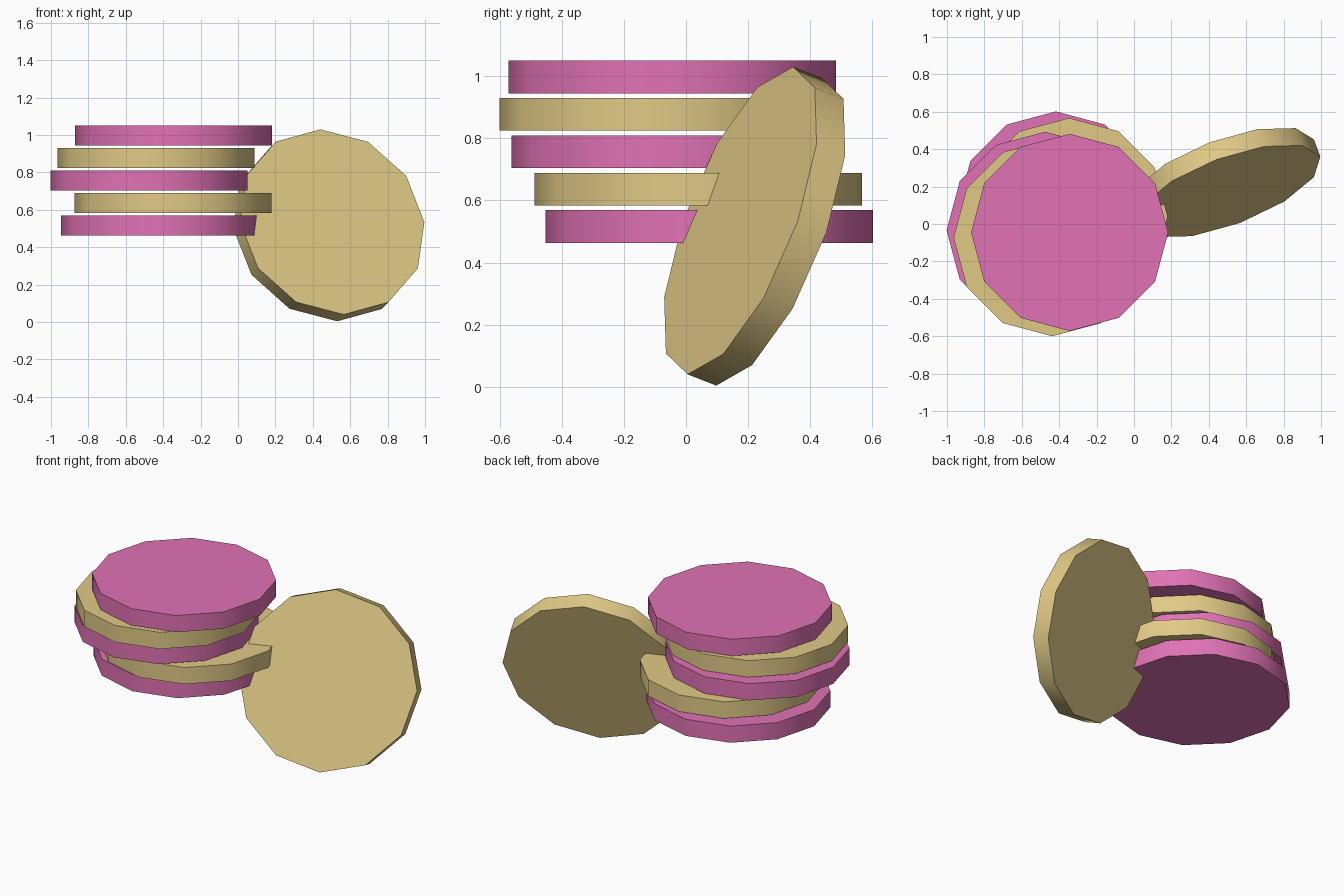
import bpy, math
from mathutils import Vector, Matrix

if "Cube" in bpy.data.objects:
    bpy.data.objects.remove(bpy.data.objects["Cube"])

RADIUS, THICK, SIDES = 0.527, 0.105, 12


def material(name, rgb):
    m = bpy.data.materials.new(name)
    m.diffuse_color = (*rgb, 1.0)
    m.use_nodes = True
    m.node_tree.nodes["Principled BSDF"].inputs["Base Color"].default_value = m.diffuse_color
    return m


pink = material("pink", (0.75, 0.17, 0.46))
tan = material("tan", (0.75, 0.59, 0.24))


def disc(name, mat, matrix):
    """Twelve-sided disc with a smooth rim and crisp flat caps."""
    bpy.ops.mesh.primitive_cylinder_add(vertices=SIDES, radius=RADIUS, depth=THICK)
    ob = bpy.context.object
    ob.name = name
    ob.data.materials.append(mat)
    ob.matrix_world = matrix
    bpy.ops.object.shade_smooth_by_angle(angle=math.radians(40))
    return ob


# Loose stack of discs, bottom to top, alternating colours
offsets = [(-0.418, 0.075), (-0.347, 0.04), (-0.475, -0.034),
           (-0.438, -0.073), (-0.344, -0.045)]
for i, (x, y) in enumerate(offsets):
    disc(f"stacked_disc_{i + 1}", tan if i % 2 else pink,
         Matrix.Translation((x, y, 0.516 + 0.1203 * i)))

# Disc leaning against the stack
up = Vector((-0.0625, 0.17, 0.495)).normalized()
normal = Vector((0.4975, 0.185, -0.005)).cross(up).normalized()
side = up.cross(normal)
centre = Vector((0.503, 0.175, 0.535)) - normal * THICK / 2
rotation = Matrix((side, up, normal)).transposed().to_4x4()
disc("leaning_disc", tan, Matrix.Translation(centre) @ rotation)
